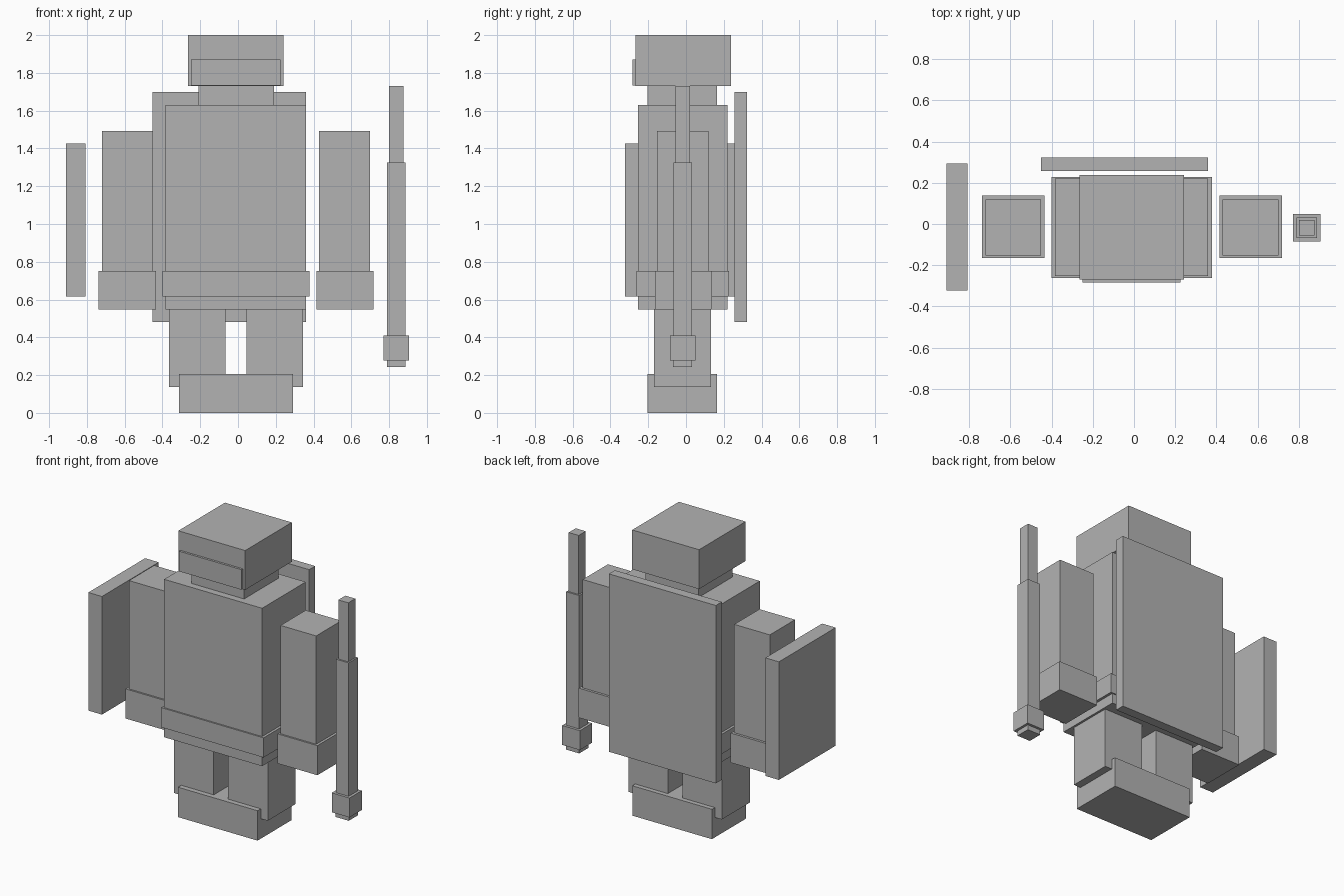
import bpy
from mathutils import Vector

cube = bpy.data.objects.get("Cube")
if cube:
    bpy.data.objects.remove(cube, do_unlink=True)

GREY = (0.45, 0.45, 0.45, 1.0)
grey = bpy.data.materials.new("plain_grey")
grey.use_nodes = True
grey.diffuse_color = GREY
grey.node_tree.nodes["Principled BSDF"].inputs["Base Color"].default_value = GREY


def box(name, x, y, z):
    """Flat-sided block spanning the given (low, high) range on each axis."""
    spans = (x, y, z)
    bpy.ops.mesh.primitive_cube_add(size=1, location=[(a + b) / 2 for a, b in spans])
    obj = bpy.context.object
    obj.name = obj.data.name = name
    size = Vector([b - a for a, b in spans])
    for v in obj.data.vertices:
        v.co *= size
    obj.data.materials.append(grey)
    return obj


def pair(name, x, y, z, axis=-0.01):
    """A left block and its mirror image across the body's centre line."""
    box("left_" + name, x, y, z)
    box("right_" + name, (2 * axis - x[1], 2 * axis - x[0]), y, z)


# Head, visor and neck
box("head", (-0.265, 0.242), (-0.268, 0.237), (1.73, 2.0))
box("visor", (-0.25, 0.225), (-0.283, -0.26), (1.732, 1.87))
box("neck", (-0.21, 0.19), (-0.205, 0.165), (1.62, 1.74))

# Body, belt and cape
box("torso", (-0.383, 0.36), (-0.253, 0.22), (0.547, 1.63))
box("belt", (-0.4, 0.378), (-0.263, 0.227), (0.615, 0.75))
box("cape", (-0.452, 0.36), (0.257, 0.322), (0.48, 1.7))

# Arms with gloves, legs and one joined boot block
pair("arm", (0.43, 0.70), (-0.153, 0.12), (0.6, 1.493))
pair("glove", (0.415, 0.718), (-0.165, 0.137), (0.547, 0.75))
pair("leg", (0.045, 0.345), (-0.17, 0.133), (0.137, 0.56))
box("boots", (-0.312, 0.292), (-0.205, 0.165), (0.0, 0.205))

# Shield on the right
box("shield", (-0.91, -0.807), (-0.322, 0.293), (0.615, 1.425))

# Sword on the left, from tip down to pommel
SWORD_X, SWORD_Y = 0.838, -0.018
for name, half, low, high in (
    ("sword_tip", 0.038, 1.3, 1.73),
    ("sword_blade", 0.049, 0.4, 1.325),
    ("sword_guard", 0.067, 0.277, 0.41),
    ("sword_pommel", 0.05, 0.243, 0.29),
):
    box(name, (SWORD_X - half, SWORD_X + half), (SWORD_Y - half, SWORD_Y + half), (low, high))
